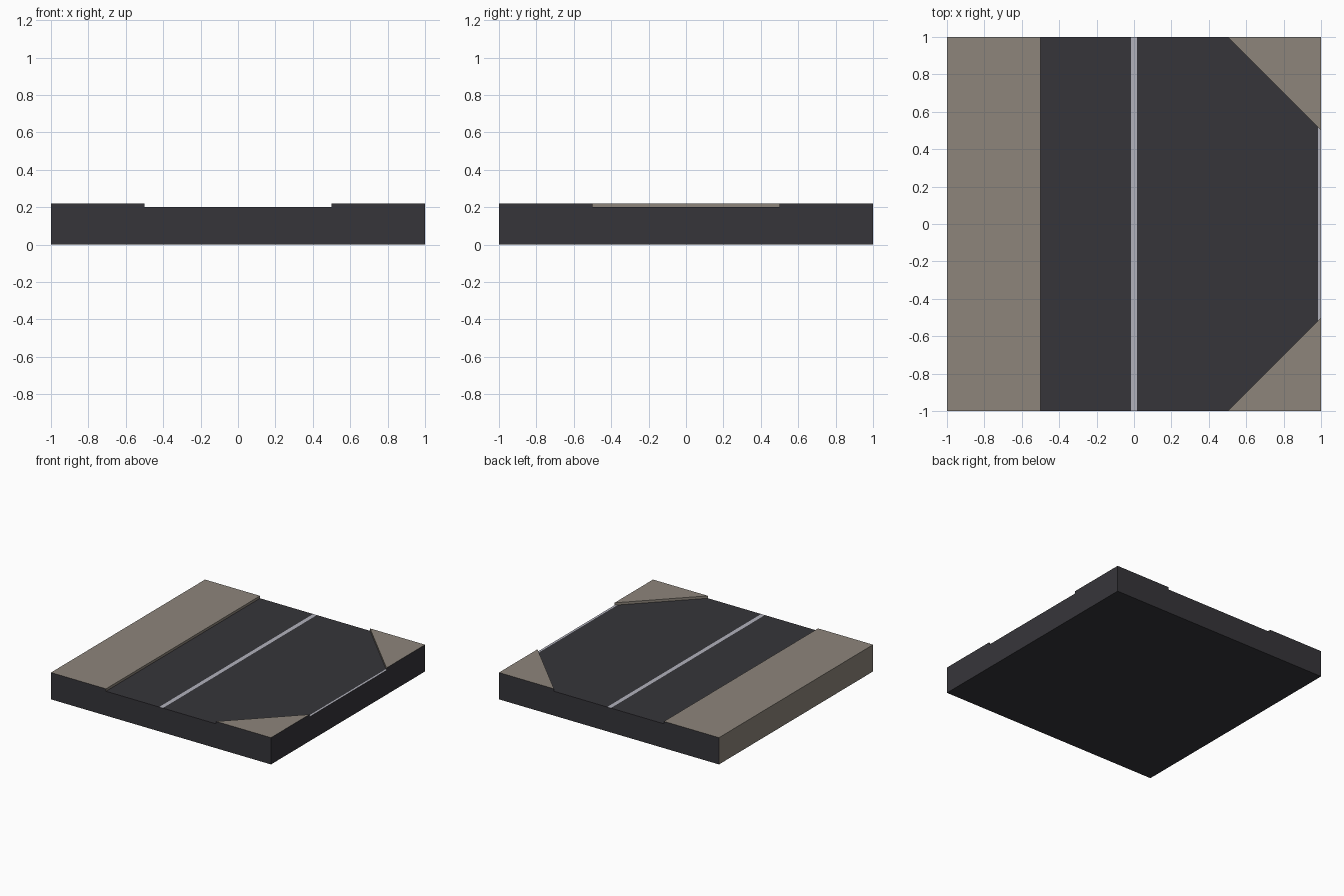
import bpy, bmesh

if "Cube" in bpy.data.objects:
    bpy.data.objects.remove(bpy.data.objects["Cube"])

ROAD_Z, KERB_Z = 0.2, 0.22


def material(name, rgb):
    m = bpy.data.materials.new(name)
    lin = [((c / 255 + 0.055) / 1.055) ** 2.4 for c in rgb]
    m.diffuse_color = (*lin, 1)
    m.use_nodes = True
    m.node_tree.nodes["Principled BSDF"].inputs["Base Color"].default_value = m.diffuse_color
    return m


MATS = [material("asphalt", (54, 53, 58)),
        material("paving", (141, 133, 123)),
        material("line_paint", (178, 178, 188))]


def on_border(a, b):
    return any(a[i] == b[i] and abs(a[i]) == 1 for i in (0, 1))


def slab(name, outline, top, top_mat, riser, cuts=()):
    """Upright prism; inner edges become low kerb risers, or stay open."""
    bm = bmesh.new()

    def face(pts, mat):
        f = bm.faces.new([bm.verts.new(p) for p in pts])
        f.material_index = mat

    face([(x, y, top) for x, y in outline], top_mat)
    face([(x, y, 0) for x, y in reversed(outline)], 0)
    for a, b in zip(outline, outline[1:] + outline[:1]):
        outer = on_border(a, b)
        if not outer and not riser:
            continue
        low = 0 if outer else ROAD_Z
        # border walls are asphalt, apart from the paved left side
        mat = 0 if outer and not (a[0] == b[0] == -1) else 1
        face([(*a, low), (*b, low), (*b, top), (*a, top)], mat)
    bmesh.ops.remove_doubles(bm, verts=bm.verts, dist=1e-5)

    # painted lines are cut into the top face
    for x0, x1 in cuts:
        for x in (x0, x1):
            if x < 1:
                tops = [f for f in bm.faces if f.normal.z > 0.9 or
                        f.calc_center_median().z > top - 1e-4]
                geom = tops + list({e for f in tops for e in f.edges}) \
                    + list({v for f in tops for v in f.verts})
                bmesh.ops.bisect_plane(bm, geom=geom, plane_co=(x, 0, 0),
                                       plane_no=(1, 0, 0))
    for f in bm.faces:
        c = f.calc_center_median()
        if c.z > top - 1e-4 and any(x0 < c.x < x1 for x0, x1 in cuts):
            f.material_index = 2

    me = bpy.data.meshes.new(name)
    bm.to_mesh(me)
    bm.free()
    for m in MATS:
        me.materials.append(m)
    ob = bpy.data.objects.new(name, me)
    bpy.context.collection.objects.link(ob)


# Road surface with centre line and side street stop line
slab("road", [(-.5, -1), (.5, -1), (1, -.5), (1, .5), (.5, 1), (-.5, 1)],
     ROAD_Z, 0, False, [(-0.017, 0.017), (0.983, 1.0)])

# Long pavement and the two corner pavements
slab("left_pavement", [(-1, -1), (-.5, -1), (-.5, 1), (-1, 1)], KERB_Z, 1, True)
slab("front_corner_pavement", [(.5, -1), (1, -1), (1, -.5)], KERB_Z, 1, True)
slab("back_corner_pavement", [(1, .5), (1, 1), (.5, 1)], KERB_Z, 1, True)
